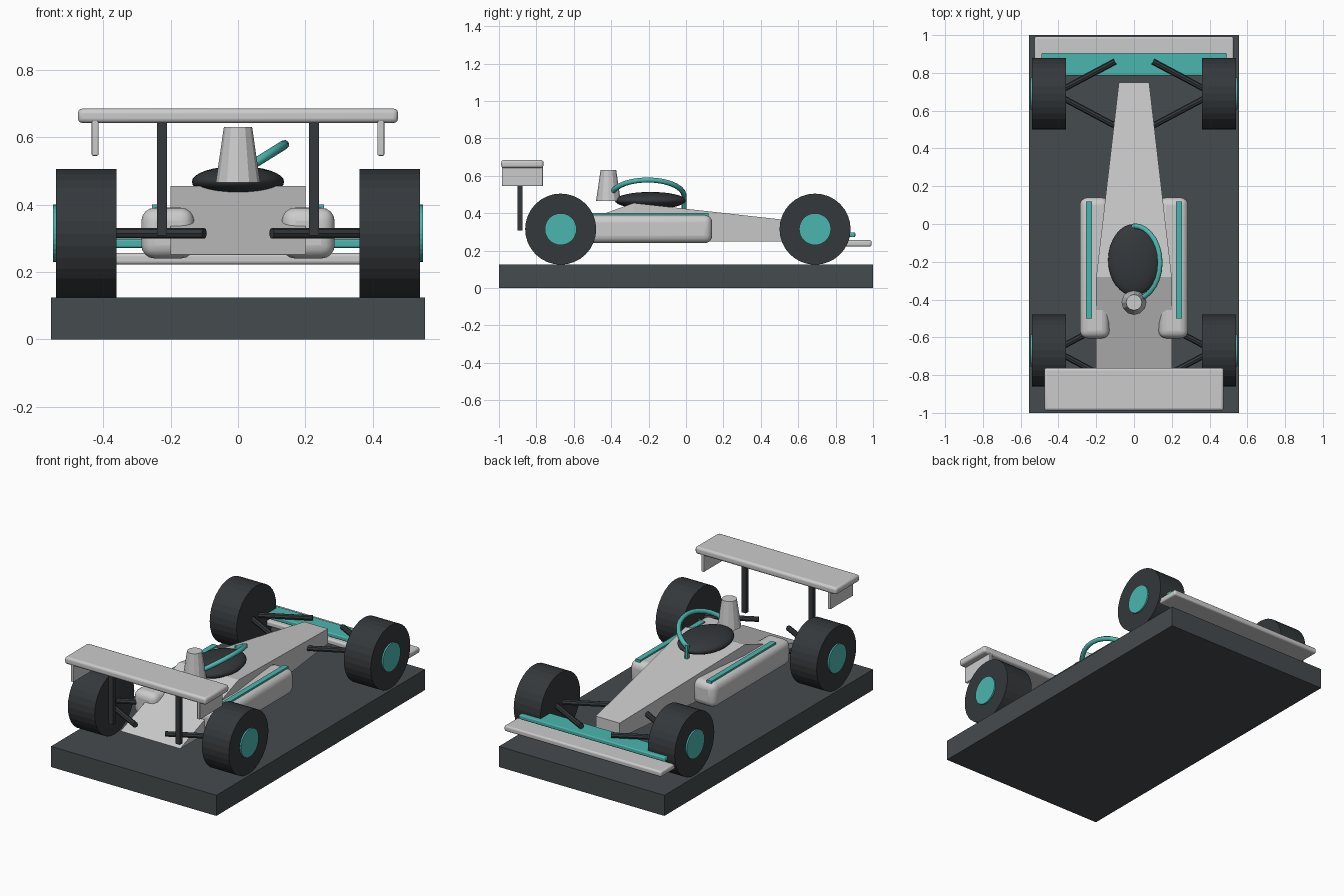
import bpy
from math import sin, cos, pi
from mathutils import Vector

if "Cube" in bpy.data.objects:
    bpy.data.objects.remove(bpy.data.objects["Cube"])


def material(name, rgb):
    m = bpy.data.materials.new(name)
    m.diffuse_color = (*rgb, 1)
    m.use_nodes = True
    m.node_tree.nodes["Principled BSDF"].inputs["Base Color"].default_value = m.diffuse_color
    return m


TEAL = material("teal", (0.07, 0.47, 0.43))
DARK = material("dark", (0.035, 0.04, 0.044))
SLATE = material("slate", (0.06, 0.07, 0.075))


def finish(ob, name, mat=None, smooth=False):
    ob.name = name
    if mat:
        ob.data.materials.append(mat)
    if smooth:
        bpy.ops.object.shade_smooth_by_angle(angle=0.6)
    return ob


def box(name, x, y, z, mat=None, bevel=0.0, segments=3):
    """Box from (min, max) ranges, optionally with rounded edges."""
    lo, hi = Vector((x[0], y[0], z[0])), Vector((x[1], y[1], z[1]))
    bpy.ops.mesh.primitive_cube_add(size=1, location=(lo + hi) / 2)
    ob = bpy.context.object
    ob.scale = hi - lo
    bpy.ops.object.transform_apply(location=False, scale=True)
    if bevel:
        b = ob.modifiers.new("round", 'BEVEL')
        b.width, b.segments = bevel, segments
    return finish(ob, name, mat, bevel > 0)


def rod(name, a, b, r, mat, sides=8, smooth=False):
    a, b = Vector(a), Vector(b)
    d = b - a
    bpy.ops.mesh.primitive_cylinder_add(vertices=sides, radius=r, depth=d.length, location=(a + b) / 2,
                                        rotation=d.to_track_quat('Z', 'Y').to_euler())
    return finish(bpy.context.object, name, mat, smooth)


# Display base
box("base", (-0.555, 0.555), (-1, 1), (0, 0.125), SLATE)

# Wedge body: tail edge, tall shoulder section, narrow nose
sections = [(-0.84, 0.2, 0.252), (-0.28, 0.2, 0.455), (0.75, 0.08, 0.34)]
verts = [v for y, w, top in sections
         for v in ((-w, y, 0.25), (w, y, 0.25), (w, y, top), (-w, y, top))]
faces = [(0, 1, 2, 3), (11, 10, 9, 8)]
for s in (0, 4):
    faces += [(s + i, s + 4 + i, s + 4 + (i + 1) % 4, s + (i + 1) % 4) for i in range(4)]
mesh = bpy.data.meshes.new("body")
mesh.from_pydata(verts, [], faces)
body = bpy.data.objects.new("body", mesh)
bpy.context.collection.objects.link(body)

# Cockpit opening and air intake
bpy.ops.mesh.primitive_uv_sphere_add(segments=32, ring_count=16, radius=1, location=(0, -0.19, 0.468))
bpy.context.object.scale = (0.137, 0.19, 0.046)
finish(bpy.context.object, "cockpit", DARK, True)
bpy.ops.mesh.primitive_cone_add(vertices=12, radius1=0.066, radius2=0.042, depth=0.165,
                                location=(0, -0.415, 0.5475))
finish(bpy.context.object, "air_intake")

# Head guard: pillar and one arched tube over the cockpit's right side
rod("guard_pillar", (0, -0.01, 0.42), (0, -0.01, 0.505), 0.014, TEAL)
curve = bpy.data.curves.new("head_guard", 'CURVE')
curve.dimensions = '3D'
curve.bevel_depth, curve.bevel_resolution = 0.014, 2
curve.use_fill_caps = True
N = 14
line = curve.splines.new('POLY')
line.points.add(N)
for i, p in enumerate(line.points):
    t = pi * i / N
    p.co = (0.138 * sin(t), -0.205 + 0.195 * cos(t), 0.492 + 0.086 * sin(t), 1)
curve.materials.append(TEAL)
bpy.context.collection.objects.link(bpy.data.objects.new("head_guard", curve))

# Front wing: main plane and raised flap
box("front_wing", (-0.527, 0.527), (0.79, 0.992), (0.222, 0.256), None, 0.01)
box("front_flap", (-0.49, 0.49), (0.785, 0.905), (0.272, 0.298), TEAL, 0.006)

# Rear wing plane
box("rear_wing", (-0.475, 0.475), (-0.988, -0.762), (0.642, 0.685), None, 0.014)


def span(side, a, b):
    return tuple(sorted((side * a, side * b)))


# Everything that repeats left and right
for side, label in ((-1, "left"), (1, "right")):
    box(f"{label}_side_pod", span(side, 0.13, 0.287), (-0.605, 0.14), (0.24, 0.391), None, 0.04, 4)
    box(f"{label}_pod_stripe", span(side, 0.222, 0.255), (-0.5, 0.12), (0.38, 0.4), TEAL)
    box(f"{label}_wing_endplate", span(side, 0.414, 0.434), (-0.985, -0.765), (0.545, 0.675), None, 0.004)
    box(f"{label}_wing_post", span(side, 0.21, 0.24), (-0.9, -0.873), (0.308, 0.65), DARK)
    for y, end in ((0.69, "front"), (-0.67, "rear")):
        z = 0.315
        rod(f"{label}_{end}_tyre", (side * 0.36, y, z), (side * 0.54, y, z), 0.19, DARK, 32)
        rod(f"{label}_{end}_hub", (side * 0.4, y, z), (side * 0.549, y, z), 0.085, TEAL, 32)
        for dy in (-0.17, 0.17):
            rod(f"{label}_{end}_arm", (side * 0.42, y, z), (side * 0.1, y + dy, z), 0.016, DARK)
